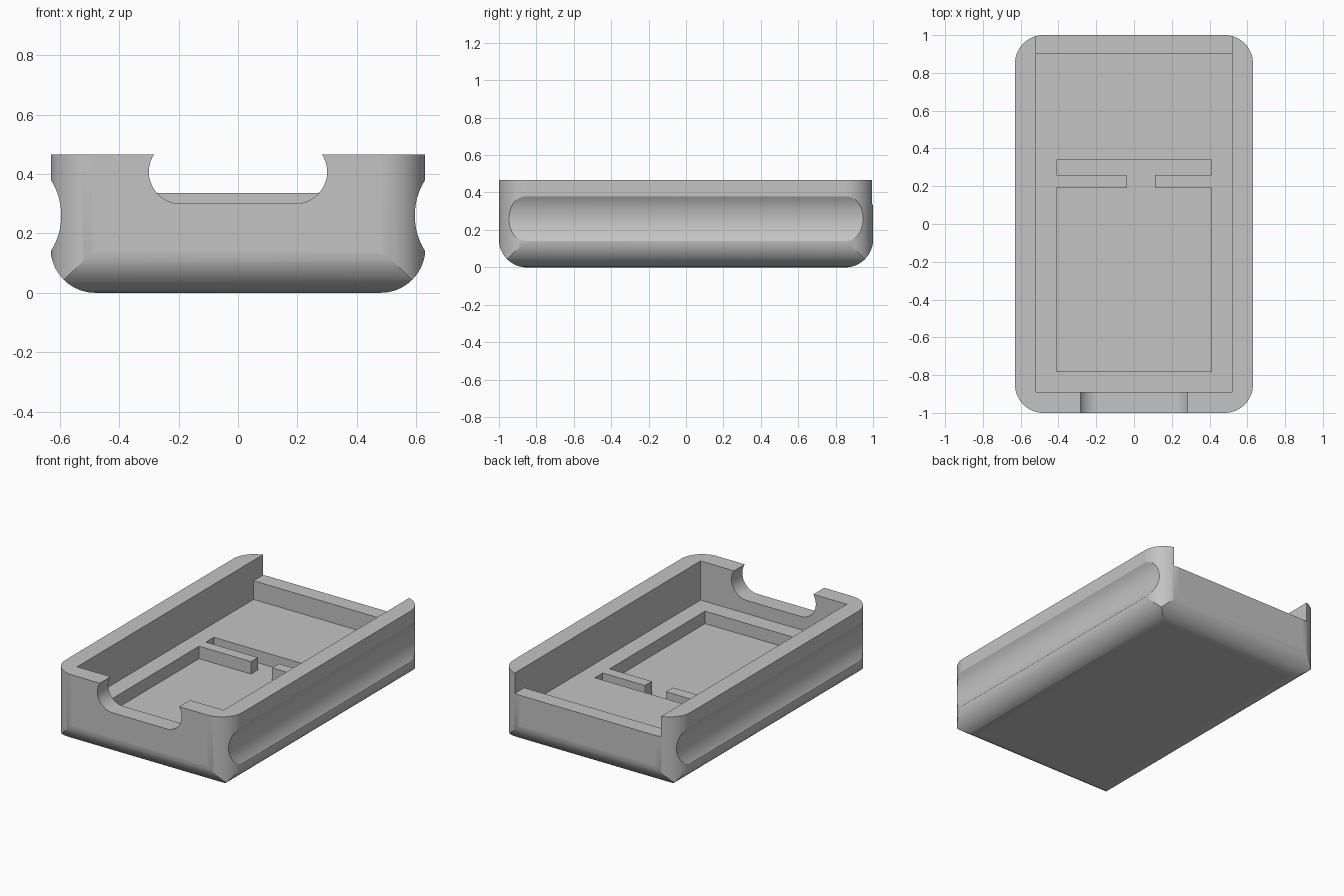
import bpy
import bmesh
from math import sin, cos, pi, radians

default = bpy.data.objects.get("Cube")
if default:
    bpy.data.objects.remove(default, do_unlink=True)

W, L, H, R = 0.63, 1.0, 0.466, 0.15   # half width, half length, height, edge radius


def arc(cx, cy, r, start, end, n=20):
    """Points on an arc, angles in quarter turns."""
    angles = [(start + (end - start) * i / n) * pi / 2 for i in range(n + 1)]
    return [(cx + r * cos(a), cy + r * sin(a)) for a in angles]


def prism(name, points, axis, lo, hi):
    """Extrude a 2D outline along one axis."""
    place = {"x": lambda a, b, t: (t, a, b),
             "y": lambda a, b, t: (a, t, b),
             "z": lambda a, b, t: (a, b, t)}[axis]
    bm = bmesh.new()
    rings = [[bm.verts.new(place(a, b, t)) for a, b in points] for t in (lo, hi)]
    for ring in rings:
        bm.faces.new(ring)
    n = len(points)
    for i in range(n):
        j = (i + 1) % n
        bm.faces.new((rings[0][i], rings[0][j], rings[1][j], rings[1][i]))
    bmesh.ops.recalc_face_normals(bm, faces=bm.faces)
    mesh = bpy.data.meshes.new(name)
    bm.to_mesh(mesh)
    bm.free()
    obj = bpy.data.objects.new(name, mesh)
    bpy.context.collection.objects.link(obj)
    return obj


def combine(target, tool, operation):
    """Apply a boolean and discard the tool."""
    tool.hide_render = True
    mod = target.modifiers.new(tool.name, "BOOLEAN")
    mod.object, mod.operation, mod.solver = tool, operation, "EXACT"
    bpy.context.view_layer.objects.active = target
    bpy.ops.object.modifier_apply(modifier=mod.name)
    bpy.data.objects.remove(tool, do_unlink=True)


def trough(half, bottom):
    """Cross-section with rounded lower edges, open wide above them."""
    return (arc(-half + R, bottom + R, R, 2, 3) + arc(half - R, bottom + R, R, 3, 4)
            + [(half + 0.1, bottom + R), (half + 0.1, 0.6),
               (-half - 0.1, 0.6), (-half - 0.1, bottom + R)])


# Body: rounded plan, then mitred rounding along the bottom edges
plan = (arc(W - R, L - R, R, 0, 1) + arc(R - W, L - R, R, 1, 2)
        + arc(R - W, R - L, R, 2, 3) + arc(W - R, R - L, R, 3, 4))
body = prism("case_body", plan, "z", -0.1, H)
tiny = 0.0005
combine(body, prism("width_rounding", trough(W + tiny, 0), "y", -1.3, 1.3), "INTERSECT")
combine(body, prism("length_rounding", trough(L + tiny, -tiny), "x", -1, 1), "INTERSECT")

# Main cavity with the lowered back wall
cavity = [(-0.89, 0.6), (-0.89, 0.215), (0.9, 0.215), (0.9, 0.335), (1.1, 0.335), (1.1, 0.6)]
combine(body, prism("cavity", cavity, "x", -0.52, 0.52), "DIFFERENCE")

# Floor pocket: large bay, neck and cross slot
pocket = [(-0.41, -0.78), (0.41, -0.78), (0.41, 0.19), (0.11, 0.19), (0.11, 0.26), (0.41, 0.26),
          (0.41, 0.34), (-0.41, 0.34), (-0.41, 0.26), (-0.04, 0.26), (-0.04, 0.19), (-0.41, 0.19)]
combine(body, prism("floor_pocket", pocket, "z", 0.135, 0.3), "DIFFERENCE")

# Rounded notch in the front wall
r = 0.107
notch = arc(0.3 - r, 0.3 + r, r, -1, 1) + arc(r - 0.3, 0.3 + r, r, 1, 3)
combine(body, prism("front_notch", notch, "y", -1.1, -0.8), "DIFFERENCE")

# Finger grooves along both sides
for side in (-1, 1):
    groove = arc(side * 0.818, 0.26, 0.223, 0, 4, 96)[:-1]
    combine(body, prism("side_groove", groove, "y", -1.2, 1.2), "DIFFERENCE")

# Grey plastic
grey = bpy.data.materials.new("grey_plastic")
grey.use_nodes = True
colour = (0.55, 0.55, 0.55, 1)
grey.diffuse_color = colour
grey.node_tree.nodes["Principled BSDF"].inputs["Base Color"].default_value = colour
body.data.materials.clear()
body.data.materials.append(grey)

# Smooth curves, crisp edges
bpy.ops.object.select_all(action="DESELECT")
body.select_set(True)
bpy.context.view_layer.objects.active = body
bpy.ops.object.shade_smooth_by_angle(angle=radians(25))
weighted = body.modifiers.new("flat_faces", "WEIGHTED_NORMAL")
weighted.keep_sharp = True
